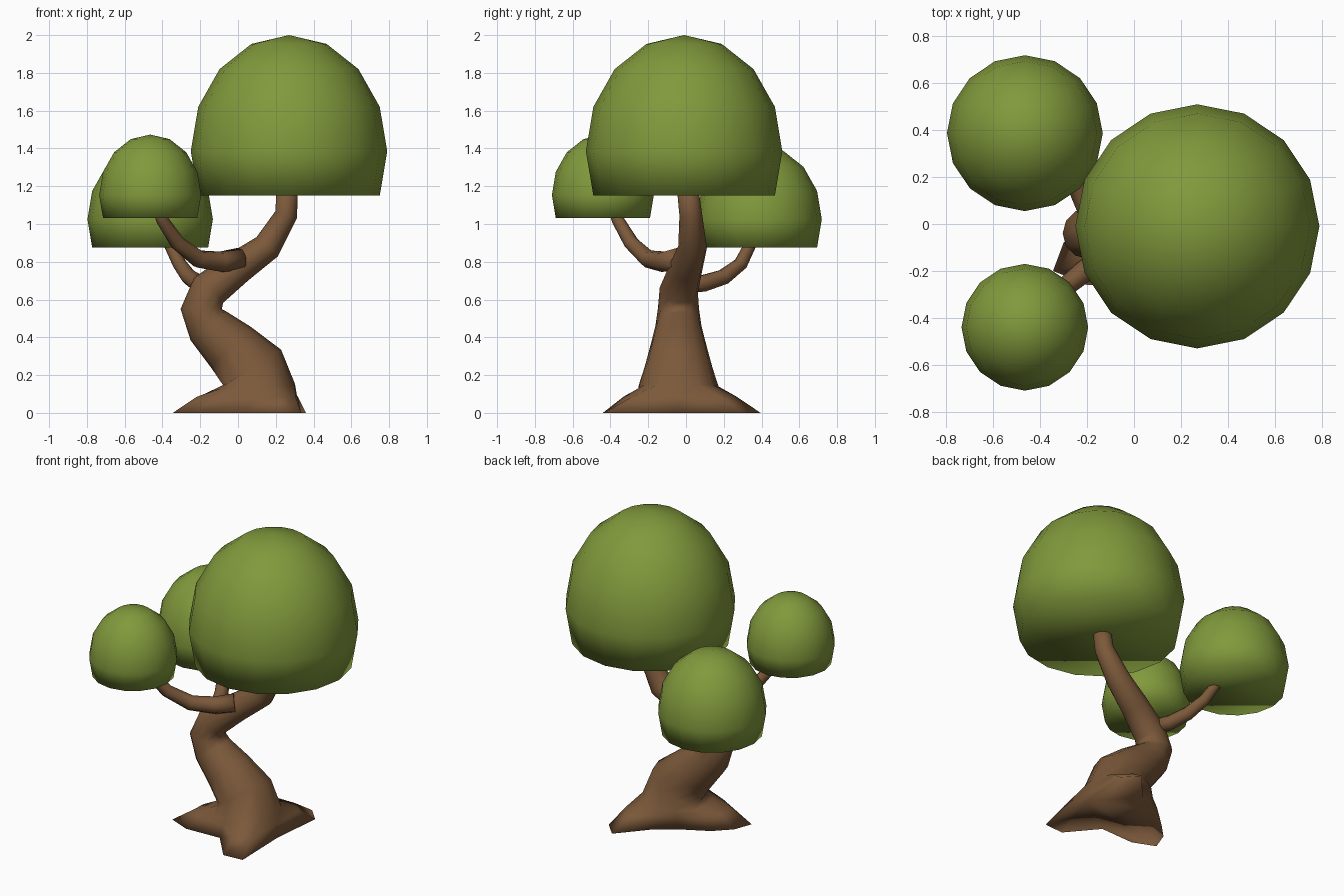
import bpy, bmesh, math
from mathutils import Vector

if "Cube" in bpy.data.objects:
    bpy.data.objects.remove(bpy.data.objects["Cube"])


def material(name, rgb):
    m = bpy.data.materials.new(name)
    m.diffuse_color = (*rgb, 1)
    m.use_nodes = True
    m.node_tree.nodes["Principled BSDF"].inputs["Base Color"].default_value = m.diffuse_color
    return m


LEAF = material("leaf green", (0.22, 0.32, 0.045))
BARK = material("bark brown", (0.2, 0.1, 0.043))


def finish(name, bm, mat):
    bmesh.ops.recalc_face_normals(bm, faces=bm.faces)
    for f in bm.faces:
        f.smooth = True
    me = bpy.data.meshes.new(name)
    bm.to_mesh(me)
    bm.free()
    me.materials.append(mat)
    ob = bpy.data.objects.new(name, me)
    bpy.context.collection.objects.link(ob)
    return ob


def path_rings(path, sides):
    """Rings square to a path of (x, y, z, radius)."""
    pts = [Vector(p[:3]) for p in path]
    rings = []
    for i, p in enumerate(pts):
        t = pts[min(i + 1, len(pts) - 1)] - pts[max(i - 1, 0)]
        q = Vector((0, 0, 1)).rotation_difference(t)
        rings.append([p + q @ Vector((math.cos(a), math.sin(a), 0)) * path[i][3]
                      for a in (2 * math.pi * k / sides for k in range(sides))])
    return rings


def loft(name, rings, mat):
    bm = bmesh.new()
    vs = [[bm.verts.new(p) for p in r] for r in rings]
    n = len(vs[0])
    for a, b in zip(vs, vs[1:]):
        for k in range(n):
            j = (k + 1) % n
            bm.faces.new((a[k], a[j], b[j], b[k]))
    bm.faces.new(vs[0][::-1])
    bm.faces.new(vs[-1])
    return finish(name, bm, mat)


def canopy(name, x, y, z, r):
    """Tall sphere cut flat one ring below its widest ring."""
    bm = bmesh.new()
    bmesh.ops.create_uvsphere(bm, u_segments=16, v_segments=8, radius=1)
    low = [v for v in bm.verts if v.co.z < -0.5]
    bmesh.ops.delete(bm, geom=low, context='VERTS')
    bmesh.ops.holes_fill(bm, edges=[e for e in bm.edges if e.is_boundary], sides=0)
    for v in bm.verts:
        v.co = Vector((x + v.co.x * r, y + v.co.y * r, z + v.co.z * r * 1.183))
    return finish(name, bm, LEAF)


# Trunk: winding tube that spreads into three roots at the ground
trunk = [(0.09, -0.04, 0.0, 0.25), (0.09, -0.04, 0.14, 0.212), (0.075, -0.04, 0.24, 0.18),
         (-0.04, -0.04, 0.35, 0.15), (-0.155, -0.04, 0.46, 0.122), (-0.195, -0.04, 0.55, 0.109),
         (-0.155, -0.038, 0.65, 0.102), (0.0, 0.0, 0.77, 0.088), (0.155, 0.035, 0.88, 0.076),
         (0.255, 0.025, 1.05, 0.06), (0.262, 0.005, 1.22, 0.056)]
rings = path_rings(trunk, 12)
foot = [(.325, -.05), (.36, .30), (.27, .395), (.10, .20), (-.03, .11), (-.2, .02),
        (-.30, -.08), (-.345, -.2), (-.2, -.26), (.04, -.25), (.2, -.44), (.335, -.43)]
rings[0] = [Vector((x, y, 0)) for x, y in foot]
middle = []
for a, b in zip(rings[0], rings[1]):
    p = a.lerp(b, 0.5)
    p.z = 0.085
    middle.append(p)
rings.insert(1, middle)
loft("trunk", rings, BARK)

# Branches curving up into the two small canopies
loft("front_branch", path_rings([
    (0.01, -0.05, 0.815, 0.06), (-0.09, -0.12, 0.80, 0.055), (-0.21, -0.20, 0.815, 0.048),
    (-0.32, -0.29, 0.90, 0.04), (-0.40, -0.36, 1.02, 0.033), (-0.43, -0.39, 1.10, 0.03)], 8), BARK)
loft("back_branch", path_rings([
    (-0.16, -0.02, 0.68, 0.05), (-0.21, 0.09, 0.685, 0.047), (-0.26, 0.20, 0.72, 0.043),
    (-0.31, 0.29, 0.79, 0.037), (-0.36, 0.34, 0.89, 0.032), (-0.38, 0.35, 0.96, 0.03)], 8), BARK)

# Foliage
canopy("large_canopy", 0.27, -0.01, 1.385, 0.52)
canopy("back_canopy", -0.465, 0.387, 1.025, 0.332)
canopy("front_canopy", -0.465, -0.44, 1.154, 0.27)
